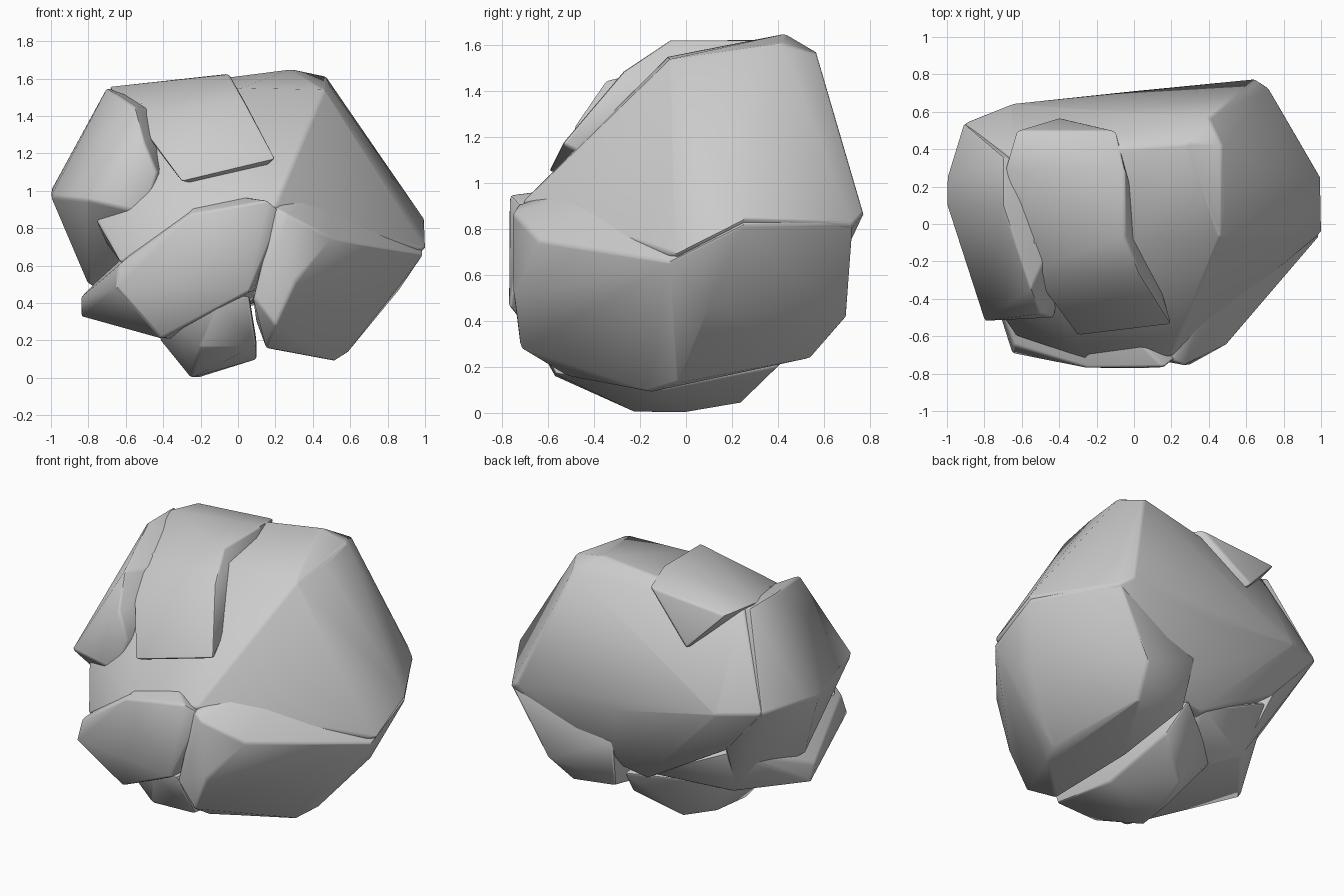
import bpy
import bmesh
from math import radians


def boulder(name, corners, soft=0.015):
    """Convex chunk of stone spanned by a few corners, worn along its hard edges."""
    bm = bmesh.new()
    for c in corners:
        bm.verts.new(c)
    bmesh.ops.convex_hull(bm, input=bm.verts[:])
    loose = [v for v in bm.verts if not v.link_faces]
    bmesh.ops.delete(bm, geom=loose, context='VERTS')
    bmesh.ops.dissolve_limit(bm, angle_limit=radians(4), verts=bm.verts[:], edges=bm.edges[:])
    bmesh.ops.recalc_face_normals(bm, faces=bm.faces[:])
    hard = [e for e in bm.edges if e.calc_face_angle(0) > radians(38)]
    bmesh.ops.bevel(bm, geom=hard, offset=soft, segments=2, profile=0.5,
                    affect='EDGES', clamp_overlap=True)
    mesh = bpy.data.meshes.new(name)
    bm.to_mesh(mesh)
    bm.free()
    obj = bpy.data.objects.new(name, mesh)
    bpy.context.collection.objects.link(obj)
    bpy.ops.object.select_all(action='DESELECT')
    obj.select_set(True)
    bpy.context.view_layer.objects.active = obj
    bpy.ops.object.shade_smooth_by_angle(angle=radians(38))
    return obj


# Main mass: sloped front, tilted top, right flank and back; its base sits inside the others
boulder("main_rock", [
    (-0.6, -0.1, 1.46), (0.02, -0.08, 1.55), (0.46, -0.07, 1.54), (0.49, 0.18, 1.56),
    (0.42, -0.17, 1.44), (0.47, 0.42, 1.61), (0.28, 0.43, 1.65), (0.40, 0.57, 1.57),
    (-0.66, 0.36, 1.53), (1.0, 0.25, 0.84), (1.0, -0.05, 0.69), (0.72, 0.73, 0.82),
    (0.65, 0.775, 0.87), (0.2, -0.71, 0.92), (-0.25, -0.73, 0.87), (-0.8, -0.35, 0.92),
    (-0.91, 0.54, 1.0), (-0.66, 0.64, 0.97), (0.0, 0.71, 0.85), (0.1, 0.6, 0.5),
    (-0.08, 0.5, 0.36), (-0.62, 0.5, 0.68), (0.3, -0.4, 0.45), (-0.63, -0.6, 0.62),
    (0.5, 0.5, 0.45)])

# Slab lying slightly proud over the left part of the main front and top
boulder("front_slab", [
    (-0.05, -0.07, 1.625), (-0.05, 0.3, 1.625), (0.03, -0.27, 1.49), (0.2, -0.54, 1.17),
    (-0.3, -0.6, 1.05), (-0.56, -0.25, 1.4), (-0.69, 0.3, 1.555), (-0.63, 0.5, 1.54),
    (-0.1, 0.5, 1.58), (-0.4, 0.57, 1.3), (0.0, -0.2, 1.0)])

# Left shoulder jutting out of the main mass
boulder("left_shoulder", [
    (-0.5, -0.48, 1.26), (-0.43, -0.5, 1.1), (-0.55, -0.35, 1.45), (-0.7, 0.1, 1.55),
    (-0.7, 0.36, 1.55), (-1.0, 0.1, 0.97), (-1.0, 0.25, 1.0), (-0.91, 0.54, 1.0),
    (-0.8, -0.52, 0.95), (-0.5, -0.5, 0.88), (-0.8, -0.05, 0.5),
    (-0.56, 0.3, 0.35), (-0.63, 0.5, 0.69), (-0.3, 0.2, 0.8), (-0.3, 0.2, 1.4)])

# Lower right block, running through to the back
boulder("lower_right_rock", [
    (0.15, -0.52, 0.16), (0.08, -0.72, 0.43), (0.2, -0.73, 0.91), (0.27, -0.755, 0.87),
    (0.5, -0.64, 0.75), (0.3, -0.75, 0.5), (0.2, -0.72, 0.28), (0.52, -0.16, 0.09),
    (0.58, -0.04, 0.13), (0.99, -0.07, 0.66), (1.0, 0.25, 0.82), (0.72, 0.73, 0.83),
    (0.86, 0.1, 0.47), (0.48, 0.7, 0.42), (0.42, 0.54, 0.24), (0.07, 0.63, 0.6),
    (0.1, 0.56, 0.29), (0.15, 0.1, 0.17), (0.5, -0.1, 1.1), (0.5, 0.5, 1.2)])

# Lower left block, front and left underside
boulder("lower_left_rock", [
    (-0.65, -0.69, 0.48), (-0.64, -0.65, 0.6), (-0.25, -0.77, 0.88), (0.16, -0.765, 0.95),
    (0.24, -0.7, 0.88), (0.06, -0.77, 0.46), (-0.1, -0.7, 0.42), (-0.41, -0.57, 0.21),
    (-0.84, -0.05, 0.33), (-0.84, -0.1, 0.43), (-0.25, 0.1, 0.2), (-0.55, 0.3, 0.33),
    (-0.63, 0.45, 0.65), (-0.1, 0.5, 0.4), (0.2, 0.0, 0.5), (-0.2, -0.4, 1.0)])

# Small stone underneath that touches the ground
boulder("base_stone", [
    (-0.42, -0.3, 0.21), (-0.33, -0.58, 0.3), (-0.1, -0.72, 0.43), (0.06, -0.7, 0.44),
    (0.1, -0.57, 0.17), (-0.2, -0.57, 0.16), (-0.25, -0.22, 0.0), (-0.22, 0.0, 0.0),
    (0.1, -0.1, 0.1), (-0.15, 0.24, 0.04), (0.1, 0.4, 0.2), (0.05, 0.55, 0.38),
    (-0.42, 0.2, 0.3)])
